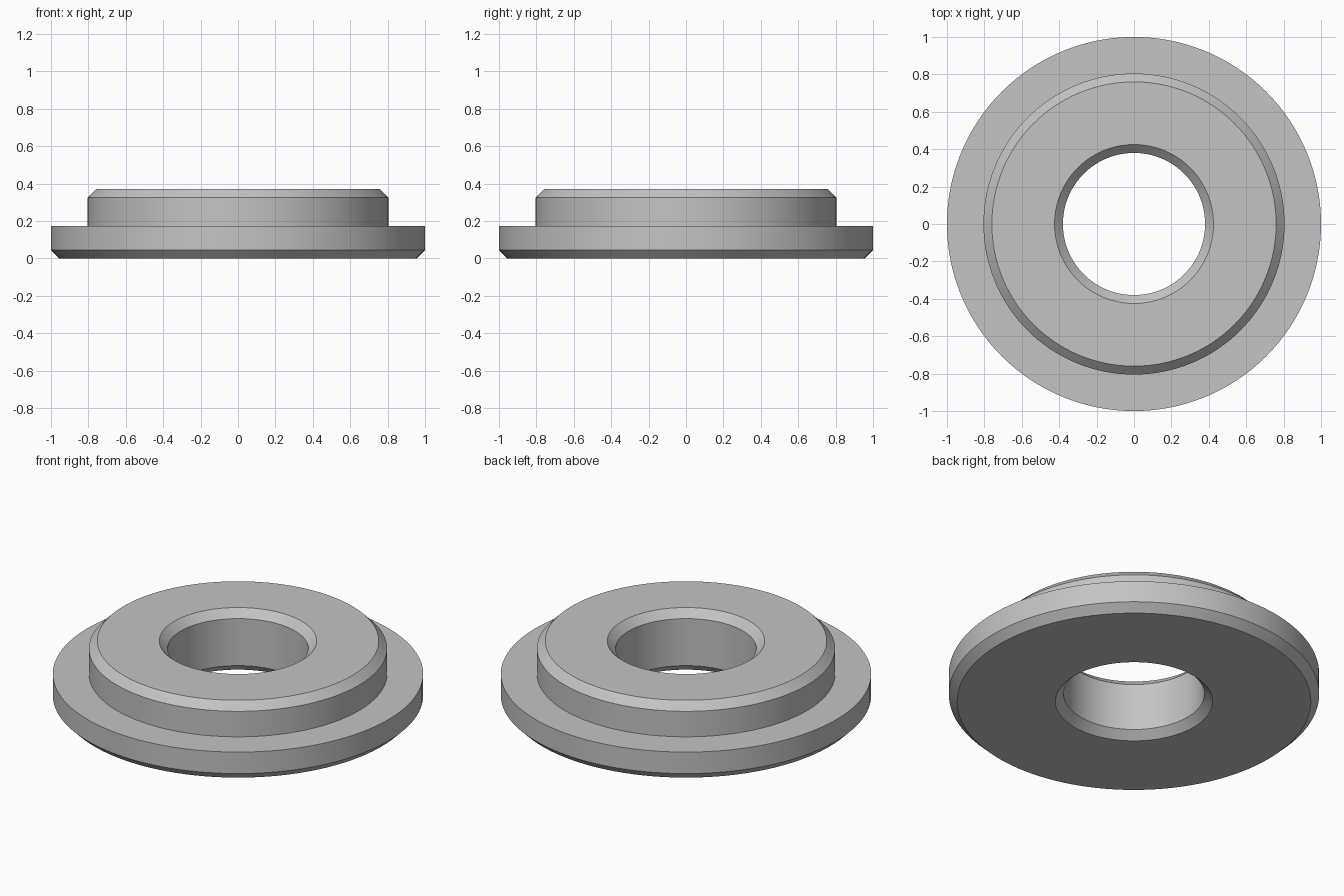
import bpy
import bmesh
from math import radians, tau
from mathutils import Matrix

SEGMENTS = 128
OUTER, BOSS, BORE = 1.0, 0.805, 0.38
FLANGE_TOP, HEIGHT = 0.173, 0.37
CHAMFER = 0.045

cube = bpy.data.objects.get("Cube")
if cube:
    bpy.data.objects.remove(cube, do_unlink=True)


def make_material(name, color):
    mat = bpy.data.materials.new(name)
    mat.use_nodes = True
    mat.diffuse_color = color
    mat.node_tree.nodes["Principled BSDF"].inputs["Base Color"].default_value = color
    return mat


def revolve(name, profile, material):
    """Turn a closed (radius, height) outline around the z axis."""
    bm = bmesh.new()
    rings = []
    for i in range(SEGMENTS):
        turn = Matrix.Rotation(tau * i / SEGMENTS, 3, "Z")
        rings.append([bm.verts.new(turn.col[0] * r + turn.col[2] * z)
                      for r, z in profile])
    count = len(profile)
    for i in range(SEGMENTS):
        a, b = rings[i], rings[(i + 1) % SEGMENTS]
        for j in range(count):
            k = (j + 1) % count
            bm.faces.new((a[j], b[j], b[k], a[k]))
    bmesh.ops.recalc_face_normals(bm, faces=bm.faces)
    mesh = bpy.data.meshes.new(name)
    bm.to_mesh(mesh)
    bm.free()
    mesh.materials.append(material)
    obj = bpy.data.objects.new(name, mesh)
    bpy.context.collection.objects.link(obj)
    return obj


# Flanged bushing: chamfered flange, raised boss and chamfered bore
outline = [
    (BORE + CHAMFER, 0),
    (OUTER - CHAMFER, 0),
    (OUTER, CHAMFER),
    (OUTER, FLANGE_TOP),
    (BOSS, FLANGE_TOP),
    (BOSS, HEIGHT - CHAMFER),
    (BOSS - CHAMFER, HEIGHT),
    (BORE + CHAMFER, HEIGHT),
    (BORE, HEIGHT - CHAMFER),
    (BORE, CHAMFER),
]
grey = make_material("plain grey", (0.55, 0.55, 0.55, 1))
bushing = revolve("flanged_bushing", outline, grey)

# Smooth round walls with crisp rims
bpy.ops.object.select_all(action="DESELECT")
bushing.select_set(True)
bpy.context.view_layer.objects.active = bushing
bpy.ops.object.shade_smooth_by_angle(angle=radians(30))
